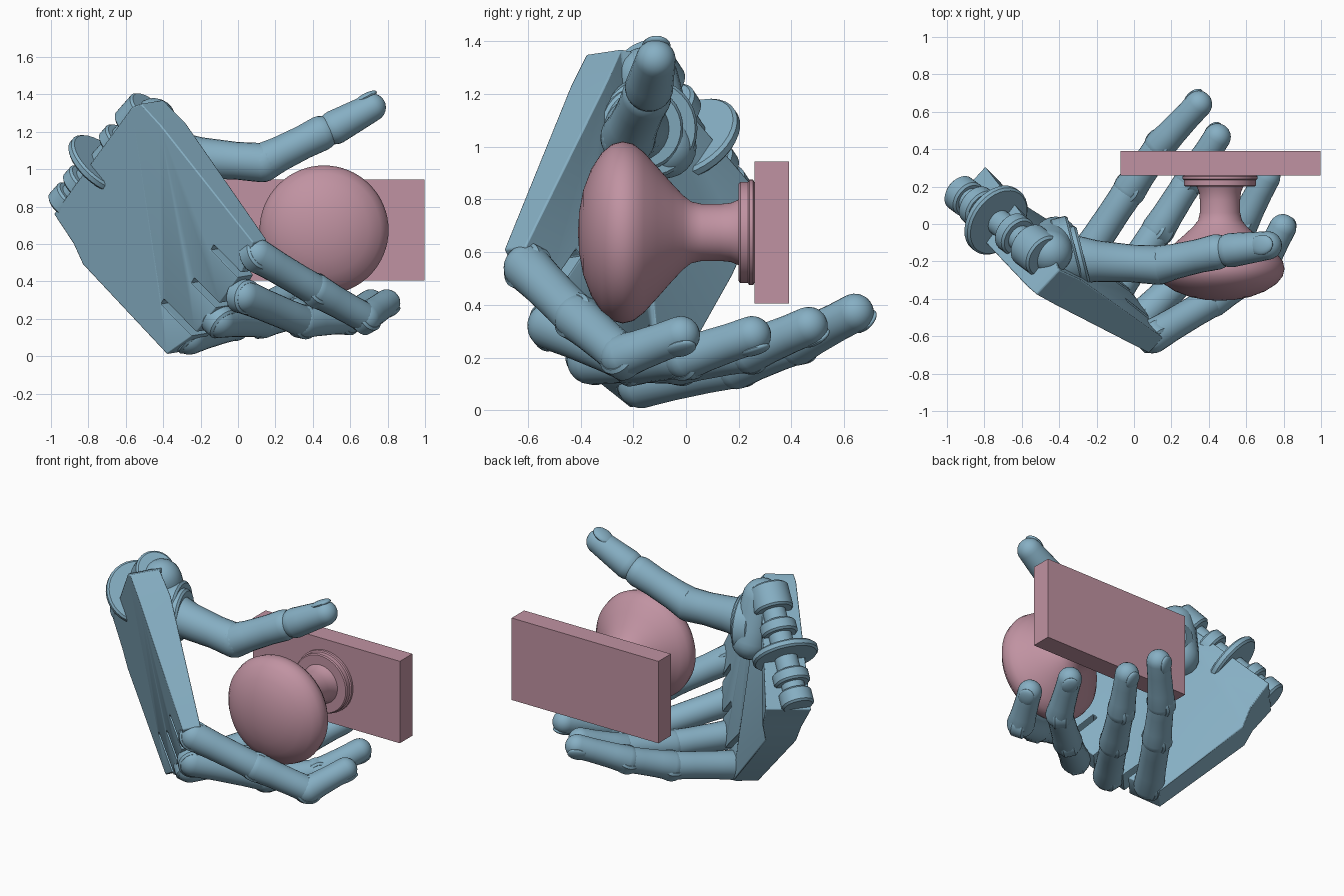
import bpy, bmesh, math
from mathutils import Vector as V, Matrix

if "Cube" in bpy.data.objects:
    bpy.data.objects.remove(bpy.data.objects["Cube"])

def material(name, col):
    m = bpy.data.materials.new(name)
    m.diffuse_color = (*col, 1)
    m.use_nodes = True
    m.node_tree.nodes["Principled BSDF"].inputs["Base Color"].default_value = m.diffuse_color
    return m

BLUE = material("hand_blue", (0.24, 0.43, 0.55))
PINK = material("knob_pink", (0.53, 0.29, 0.36))

def finish(name, bm, mat, smooth=True):
    bmesh.ops.recalc_face_normals(bm, faces=bm.faces)
    me = bpy.data.meshes.new(name)
    bm.to_mesh(me)
    bm.free()
    ob = bpy.data.objects.new(name, me)
    bpy.context.collection.objects.link(ob)
    me.materials.append(mat)
    if smooth:
        bpy.ops.object.select_all(action='DESELECT')
        ob.select_set(True)
        bpy.context.view_layer.objects.active = ob
        bpy.ops.object.shade_smooth_by_angle(angle=math.radians(35))
    return ob

def frame(origin, zdir, near=V((0, 0, 1))):
    """matrix with local z along zdir and local x as close as possible to near"""
    z = zdir.normalized()
    y = z.cross(near).normalized()
    x = y.cross(z)
    m = Matrix((x, y, z)).transposed().to_4x4()
    m.translation = origin
    return m

def spin(name, a, direction, profile, mat, n=32):
    """revolve (distance, radius) points about an axis"""
    bm = bmesh.new()
    vs = [bm.verts.new((max(r, 1e-5), 0, d)) for d, r in profile]
    es = [bm.edges.new(p) for p in zip(vs, vs[1:])]
    bmesh.ops.spin(bm, geom=vs + es, axis=(0, 0, 1), cent=(0, 0, 0), angle=2 * math.pi, steps=n)
    bmesh.ops.remove_doubles(bm, verts=bm.verts, dist=1e-4)
    near = V((1, 0, 0)) if abs(direction.normalized().z) > 0.9 else V((0, 0, 1))
    bm.transform(frame(a, direction, near))
    return finish(name, bm, mat)

def segment(name, a, b, ra, rb, waist=0.95):
    """finger bone: round ends with a slightly slimmer middle"""
    L = (b - a).length
    arc = [i * math.pi / 12 for i in range(7)]
    pts = [(-ra * math.cos(t), ra * math.sin(t)) for t in arc]
    pts += [(L * f, (ra + (rb - ra) * f) * waist) for f in (0.3, 0.5, 0.7)]
    pts += [(L + rb * math.sin(t), rb * math.cos(t)) for t in arc]
    return spin(name, a, b - a, pts, BLUE, 24)

def disc(name, c, axis, r, w):
    e = min(0.012, w * 0.25)
    return spin(name, c, axis, [(-w/2, 0), (-w/2, r-e), (-w/2+e, r), (w/2-e, r), (w/2, r-e), (w/2, 0)], BLUE)

def nail(name, base, tip, r, out):
    axis = (tip - base).normalized()
    out = (out - axis * out.dot(axis)).normalized()
    bm = bmesh.new()
    bmesh.ops.create_uvsphere(bm, u_segments=20, v_segments=12, radius=1)
    bmesh.ops.scale(bm, vec=(r * 0.28, r * 0.68, r * 0.85), verts=bm.verts)
    bm.transform(frame(tip + out * r * 0.78 - axis * r * 0.05, axis, out))
    finish(name, bm, BLUE)

# door knob, rose and backing plate
kx, kz = 0.46, 0.675
spin("door_knob", V((kx, 0, kz)), V((0, 1, 0)),
     [(-.41, 0), (-.405, .08), (-.39, .16), (-.36, .24), (-.32, .302), (-.28, .335), (-.24, .345),
      (-.20, .336), (-.16, .305), (-.11, .25), (-.05, .182), (-.01, .14), (.02, .117), (.06, .108),
      (.13, .108), (.17, .112), (.2, .125), (.2, .185), (.206, .192), (.235, .192),
      (.24, .2), (.255, .2), (.26, .19), (.26, 0)], PINK, 64)
bm = bmesh.new()
bmesh.ops.create_cube(bm, size=1)
bm.transform(Matrix.Translation((0.463, 0.325, 0.675)) @ Matrix.Diagonal((1.07, 0.13, 0.54, 1)))
finish("backing_plate", bm, PINK, False)

# palm slab: flat back-of-hand outline (x, z) with the thickness at each point
N = V((.673, .73, .11)).normalized()
corner, P = V((.08, -.69, .61)), V((.594, .769, .157))
outline = [(.08, .61, .11), (.02, .45, .12), (-.11, .27, .15), (-.23, .12, .16), (-.38, .01, .16),
           (-.83, .49, .19), (-.88, .6, .24), (-.985, .76, .28), (-.57, 1.33, .22), (-.52, 1.35, .18), (-.41, 1.23, .19)]
def on_back(x, z):
    return V((x, corner.y - (P.x * (x - corner.x) + P.z * (z - corner.z)) / P.y, z))
bm = bmesh.new()
back = [bm.verts.new(on_back(x, z)) for x, z, t in outline]
front = [bm.verts.new(on_back(x, z) + N * t) for x, z, t in outline]
bm.faces.new(back)
bm.faces.new(front[::-1])
for i in range(len(back)):
    j = (i + 1) % len(back)
    bm.faces.new((back[i], back[j], front[j], front[i]))
bmesh.ops.triangulate(bm, faces=[f for f in bm.faces if len(f.verts) > 4])
palm = finish("palm", bm, BLUE)

# fingers: knuckle, two joints, tip
knob = V((kx, -0.2, kz))
fingers = {
    "index": [(.10, -.60, .54), (.42, -.41, .35), (.68, -.24, .205), (.795, -.02, .285)],
    "middle": [(.03, -.51, .32), (.35, -.20, .185), (.58, .0, .2), (.71, .25, .285)],
    "ring": [(-.10, -.36, .19), (.13, -.03, .185), (.30, .24, .225), (.445, .465, .32)],
    "little": [(-.26, -.17, .10), (-.02, .19, .17), (.14, .42, .255), (.345, .64, .37)],
}
knuckles = []
for name, pts in fingers.items():
    k, p, d, t = [V(q) for q in pts]
    knuckles.append(k)
    radii = [.092, .09, .085, .073]
    for i, (a, b) in enumerate(((k, p), (p, d), (d, t))):
        segment(f"{name}_segment_{i + 1}", a, b, radii[i], radii[i + 1] * (1 if i == 2 else .95))
    # hinge pins across each joint
    for i, (q, u) in enumerate(((k, p - k), (p, d - k), (d, t - p))):
        side = u.cross(q - knob)
        disc(f"{name}_hinge_{i + 1}", q, side, radii[i] * 1.01, .09)
    nail(f"{name}_nail", d, t, .073, t - knob)

# slots between the knuckles
inward = V((-.58, .42, .65)).normalized()
for i in range(3):
    mid = (knuckles[i] + knuckles[i + 1]) / 2
    bm = bmesh.new()
    bmesh.ops.create_cube(bm, size=1)
    bm.transform(frame(mid + inward * .06, inward, N) @ Matrix.Diagonal((.7, .035, .36, 1)))
    cutter = finish(f"slot_cutter_{i + 1}", bm, BLUE, False)
    cutter.hide_render = True
    cutter.hide_viewport = True
    cutter.display_type = 'WIRE'
    m = palm.modifiers.new("slot", 'BOOLEAN')
    m.object = cutter
    m.solver = 'EXACT'
bev = palm.modifiers.new("soft_edges", 'BEVEL')
bev.width = .015
bev.segments = 2

# thumb with its ringed base
T = [V(p) for p in ((-.34, -.19, 1.07), (.13, -.22, 1.035), (.44, -.15, 1.19), (.52, -.14, 1.225), (.715, -.115, 1.33))]
segment("thumb_segment_1", T[0], T[1], .135, .105, .88)
segment("thumb_segment_2", T[1], T[2], .105, .095, .92)
segment("thumb_segment_3", T[3], T[4], .092, .076, 1)
disc("thumb_base_ring", V((-.36, -.15, 1.07)), V((1, .25, 0)), .19, .10)
disc("thumb_base_collar", V((-.30, -.17, 1.07)), V((1, .25, 0)), .16, .06)
nail("thumb_nail", T[3], T[4], .08, V((0, .1, 1)))
segment("thumb_mount", V((-.45, -.15, 1.26)), V((-.42, -.08, 1.0)), .12, .12, 1)

# wrist hinge: barrel with discs along its axis
w0, w1 = V((-.91, .15, .83)), V((-.51, -.15, 1.285))
axis = w1 - w0
spin("wrist_barrel", w0, axis, [(0, 0), (0, .07), (axis.length, .07), (axis.length, 0)], BLUE)
for i, (f, r, w) in enumerate(((0, .1, .10), (.2, .11, .08), (.43, .2, .05), (.68, .11, .08), (.97, .12, .16))):
    disc(f"wrist_disc_{i + 1}", w0 + axis * f, axis, r, w)
